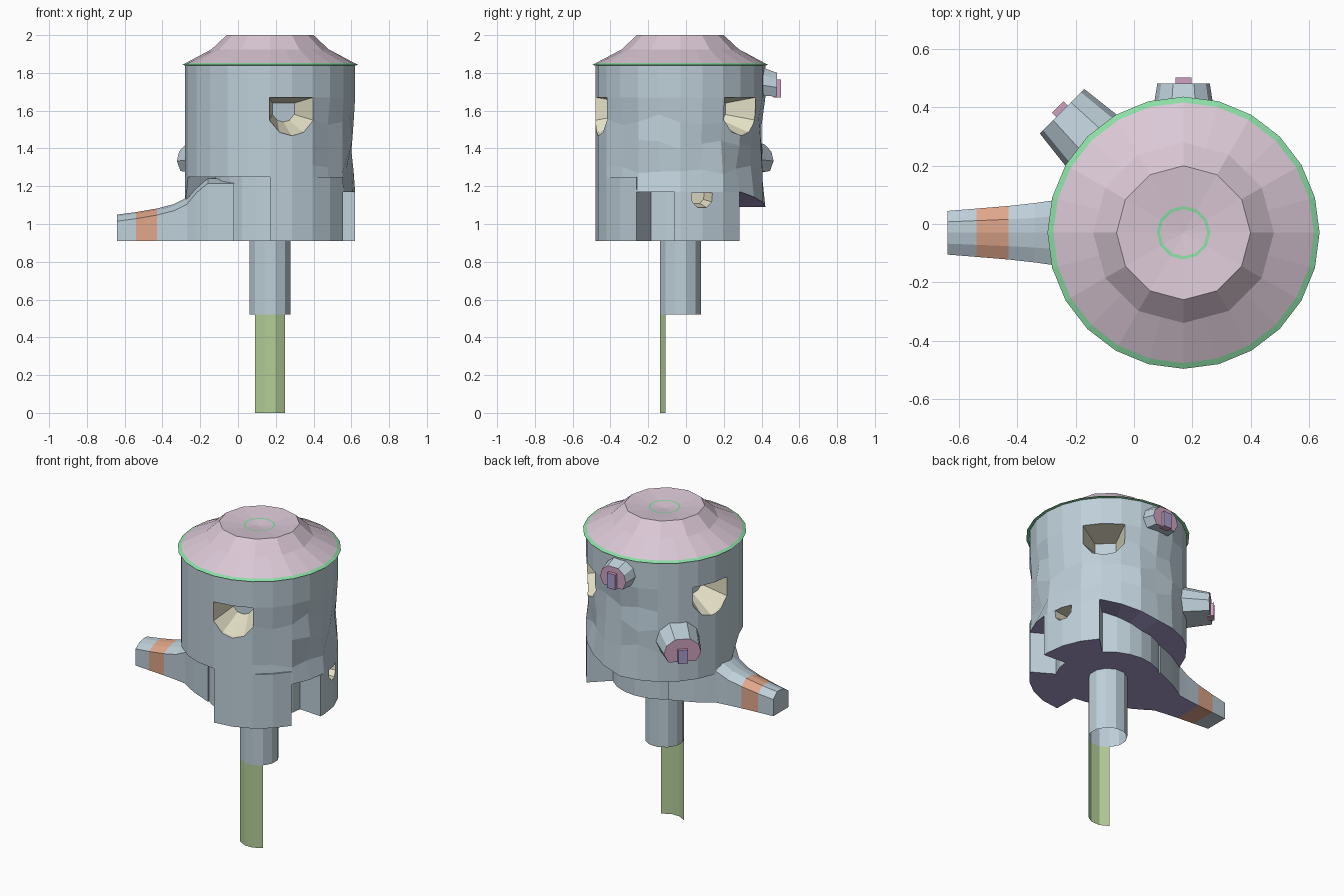
import bpy, bmesh, math, random
from mathutils import Vector

if "Cube" in bpy.data.objects:
    bpy.data.objects.remove(bpy.data.objects["Cube"])

random.seed(4)
CX, CY = 0.17, -0.03          # axis of the housing


def material(name, r, g, b):
    lin = [((c / 255 + 0.055) / 1.055) ** 2.4 for c in (r, g, b)]
    m = bpy.data.materials.new(name)
    m.diffuse_color = (*lin, 1)
    m.use_nodes = True
    m.node_tree.nodes["Principled BSDF"].inputs["Base Color"].default_value = m.diffuse_color
    return m


MATS = [material("blue grey", 190, 207, 217), material("cream", 228, 224, 198),
        material("lavender", 168, 158, 206), material("pale pink", 219, 200, 214),
        material("bright green", 140, 222, 166), material("leaf green", 180, 206, 152),
        material("orange", 224, 166, 138), material("mauve", 206, 162, 192)]
BLUE, CREAM, LAV, PINK, GREEN, LEAF, ORANGE, MAUVE = range(8)


def polar(az, r, z, t=0.0):
    """Point at azimuth az (degrees), radius r, height z, sideways offset t."""
    a = math.radians(az)
    return Vector((CX + r * math.cos(a) - t * math.sin(a),
                   CY + r * math.sin(a) + t * math.cos(a), z))


def radius(p):
    return math.hypot(p.x - CX, p.y - CY)


def loft(name, rings, rule, closed=True, caps=(True, True)):
    """Skin a list of point rings; rule(centre, normal) picks the material."""
    bm = bmesh.new()
    vr = [[bm.verts.new(p) for p in ring] for ring in rings]
    n = len(vr[0])
    for a, b in zip(vr, vr[1:]):
        for i in range(n if closed else n - 1):
            j = (i + 1) % n
            bm.faces.new((a[i], a[j], b[j], b[i]))
    for ring, cap in ((vr[0], caps[0]), (vr[-1], caps[1])):
        if cap is True:
            bm.faces.new(ring)
        elif cap:                                  # fan to a centre point
            c = bm.verts.new(cap)
            for i in range(n):
                bm.faces.new((ring[i], ring[(i + 1) % n], c))
    bmesh.ops.recalc_face_normals(bm, faces=bm.faces)
    bm.normal_update()
    for f in bm.faces:
        f.material_index = rule(f.calc_center_median(), f.normal)
    me = bpy.data.meshes.new(name)
    bm.to_mesh(me)
    bm.free()
    for m in MATS:
        me.materials.append(m)
    ob = bpy.data.objects.new(name, me)
    bpy.context.collection.objects.link(ob)
    return ob


def underside(c, n):
    return LAV if n.z < -0.6 else BLUE


def cut(target, cutter):
    mod = target.modifiers.new("opening", 'BOOLEAN')
    mod.operation, mod.solver, mod.object = 'DIFFERENCE', 'EXACT', cutter
    cutter.hide_render = True
    cutter.hide_viewport = True


AZ = [15 * i for i in range(24)]


# Upper housing with a stepped lower edge and a rippled side
def lower_edge(az):
    if 195 <= az <= 270:
        return 1.25
    if 45 < az < 195:
        return max(1.09, 1.17 - 0.08 * (az - 45) / 45)
    return 1.17


def ripple(az, z):
    rel = (az + 180) % 360 - 180
    if -50 < rel < 115 and z < 1.66:
        return 0.45 - random.choice((0, 0.008, 0.02, 0.035))
    return 0.45


rings = [[polar(a, 0.28, lower_edge(a)) for a in AZ],
         [polar(a, 0.45, lower_edge(a)) for a in AZ]]
for z in (1.29, 1.42, 1.55):
    rings.append([polar(a, ripple(a, z), z + random.uniform(-0.03, 0.03)) for a in AZ])
rings += [[polar(a, 0.45, z) for a in AZ] for z in (1.67, 1.845)]
housing = loft("housing", rings, underside, caps=(Vector((CX, CY, 1.17)), True))

# Three round-bottomed windows with tapering cream sides
WINDOW = [(-0.12, 1.67), (-0.12, 1.55), (-0.065, 1.487), (0, 1.47),
          (0.065, 1.487), (0.12, 1.55), (0.12, 1.67)]
for az in (-75, 47, 162):
    rings = [[polar(az, r, 1.67 - drop + (z - 1.67) * s, t * s) for t, z in WINDOW]
             for r, s, drop in ((0.5, 1.06, -0.001), (0.43, 1, 0), (0.27, 0.5, 0.03))]
    cut(housing, loft("window_cutter", rings,
                      lambda c, n: BLUE if radius(c) < 0.28 else CREAM))

# Lower collar and the two full-width skirt blocks
loft("collar", [[polar(a, 0.30, z) for a in AZ] for z in (0.91, 1.26)], underside)


def block(name, angles, top):
    outline = [(a, 0.45) for a in angles] + [(a, 0.28) for a in reversed(angles)]
    return loft(name, [[polar(a, r, z) for a, r in outline] for z in (0.91, top)], underside)


block("front_skirt", (-90, -75, -60, -45, -31), 1.25)
side_skirt = block("side_skirt", (-4, 0, 15, 30, 44), 1.17)

# Small half-round opening in the side skirt
SLOT = [(-0.06, 1.165), (-0.055, 1.115), (-0.025, 1.085),
        (0.025, 1.085), (0.055, 1.115), (0.06, 1.165)]
cut(side_skirt, loft("slot_cutter",
                     [[polar(15, r, 1.165 + (z - 1.165) * s, t * s) for t, z in SLOT]
                      for r, s in ((0.48, 1.05), (0.33, 0.7))], lambda c, n: CREAM))

# Side arm flaring into the collar: x, half width, top height
ARM = [(-0.64, 0.075, 1.05), (-0.54, 0.083, 1.063), (-0.43, 0.092, 1.082),
       (-0.34, 0.102, 1.105), (-0.27, 0.112, 1.14), (-0.22, 0.145, 1.2),
       (-0.16, 0.18, 1.25), (-0.02, 0.24, 1.25)]


def arm_rule(c, n):
    if -0.54 < c.x < -0.43:
        return ORANGE
    return LAV if n.z < -0.6 and c.x > -0.43 else BLUE


rings = []
for x, w, top in ARM:
    prof = [(-w, 0.91), (-w, top - 0.035), (-w * 0.5, top - 0.01), (0, top),
            (w * 0.5, top), (w, top - 0.035), (w, 0.91)]
    rings.append([Vector((x, CY + y, z)) for y, z in prof])
loft("side_arm", rings, arm_rule)

# Shaft: open tube and a curved strip hanging below it
TUBE = [15 + 30 * i for i in range(12)]
loft("shaft_tube", [[polar(a, 0.112, z) for a in TUBE] for z in (0.52, 0.92)],
     lambda c, n: BLUE, caps=(False, False))
strip = loft("shaft_strip", [[polar(a, 0.112, z) for a in (-135, -105, -75, -45)]
                             for z in (0, 0.52)],
             lambda c, n: LEAF, closed=False, caps=(False, False))
if strip.data.polygons[1].normal.y > 0:
    strip.data.flip_normals()


# Lid: a 24-sided rim stepping to a 12-sided dished top, with green lines
def lid_ring(r, z, twelve=True):
    k = math.cos(math.radians(15)) if twelve else 1
    return [polar(a, r * (k if i % 2 else 1), z) for i, a in enumerate(AZ)]


def lid_rule(c, n):
    r = radius(c)
    return GREEN if r > 0.42 or 0.08 < r < 0.09 else PINK


loft("lid", [lid_ring(0.44, 1.838, False), lid_ring(0.467, 1.842, False),
             lid_ring(0.447, 1.852, False), lid_ring(0.31, 1.925), lid_ring(0.23, 2.0),
             lid_ring(0.092, 1.985), lid_ring(0.081, 1.984)],
     lid_rule, caps=(True, Vector((CX, CY, 1.975))))


# Two tapered sockets with a flat underside, mauve end and a small tab
def d_ring(az, r, w, bottom, top):
    h = top - bottom
    prof = [(-0.75, 0), (-1, 0.38), (-0.85, 0.74), (-0.4, 1),
            (0.4, 1), (0.85, 0.74), (1, 0.38), (0.75, 0)]
    return [polar(az, r, bottom + h * v, w * u) for u, v in prof]


def socket(name, az, base, end, tab):
    tip = end[0]
    loft(name, [d_ring(az, *base), d_ring(az, *end)],
         lambda c, n: MAUVE if radius(c) > tip - 0.01 else BLUE)
    z0, z1 = tab
    loft(name + "_tab",
         [[polar(az, r, z, t) for t, z in ((-0.028, z0), (0.028, z0), (0.028, z1), (-0.028, z1))]
          for r in (tip - 0.02, tip + 0.02)],
         lambda c, n: LAV if radius(c) > tip + 0.01 else MAUVE)


socket("upper_socket", 90, (0.40, 0.108, 1.68, 1.84), (0.513, 0.09, 1.675, 1.80), (1.67, 1.765))
socket("lower_socket", 135, (0.40, 0.13, 1.27, 1.47), (0.59, 0.108, 1.28, 1.42), (1.275, 1.36))
